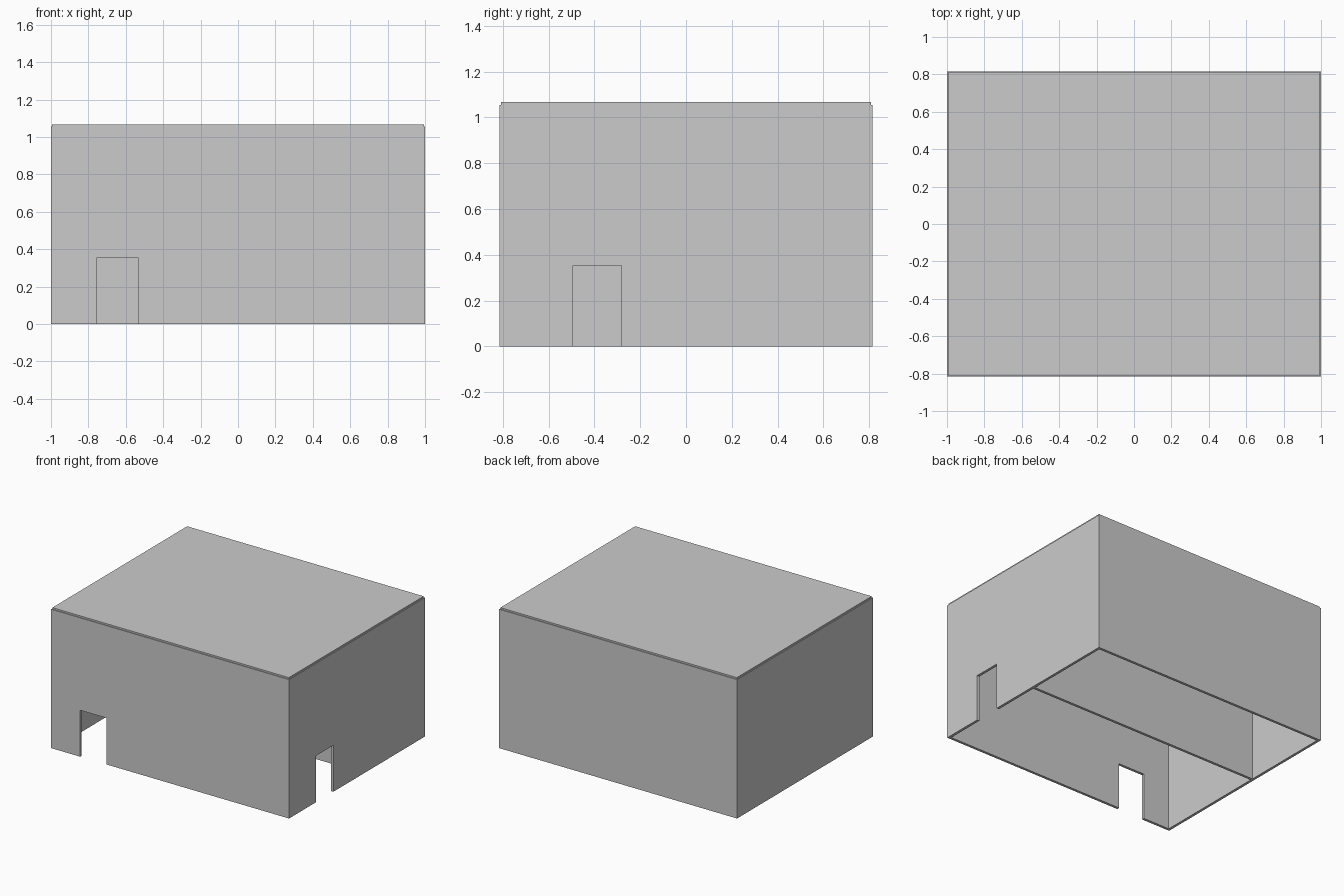
import bpy, bmesh
from mathutils import Vector

if "Cube" in bpy.data.objects:
    bpy.data.objects.remove(bpy.data.objects["Cube"])

W, D, H = 2.0, 1.63, 1.055   # wall footprint and wall height
T = 0.02                     # wall thickness
ROOF_T, INSET = 0.012, 0.006


def wall(name, origin, along, inward, length, door=None):
    """Upright panel from an outline with an optional doorway notch."""
    pts = [(0, 0)]
    if door:
        a, b, top = door
        pts += [(a, 0), (a, top), (b, top), (b, 0)]
    pts += [(length, 0), (length, H), (0, H)]
    o, u, n = Vector(origin), Vector(along), Vector(inward)
    bm = bmesh.new()
    face = bm.faces.new([bm.verts.new(o + u * s + Vector((0, 0, z))) for s, z in pts])
    moved = bmesh.ops.extrude_face_region(bm, geom=[face])["geom"]
    bmesh.ops.translate(bm, vec=n * T, verts=[v for v in moved if isinstance(v, bmesh.types.BMVert)])
    # the extrude may leave or remove the starting face; make sure it is closed
    bmesh.ops.holes_fill(bm, edges=[e for e in bm.edges if e.is_boundary])
    bmesh.ops.recalc_face_normals(bm, faces=bm.faces)
    me = bpy.data.meshes.new(name)
    bm.to_mesh(me)
    bm.free()
    bpy.context.collection.objects.link(bpy.data.objects.new(name, me))


x, y = W / 2, D / 2

# Outer walls: front and right have doorways
wall("front_wall", (-x, -y, 0), (1, 0, 0), (0, 1, 0), W, (0.243, 0.467, 0.353))
wall("back_wall", (-x, y, 0), (1, 0, 0), (0, -1, 0), W)
wall("right_wall", (x, -y + T, 0), (0, 1, 0), (-1, 0, 0), D - 2 * T, (0.302, 0.512, 0.353))
wall("left_wall", (-x, -y + T, 0), (0, 1, 0), (1, 0, 0), D - 2 * T)

# Partition between the two rooms
wall("partition_wall", (-x + T, 0.085, 0), (1, 0, 0), (0, 1, 0), W - 2 * T)

# Thin roof slab, slightly inset
bpy.ops.mesh.primitive_cube_add(size=1, location=(0, 0, H + ROOF_T / 2))
roof = bpy.context.object
roof.name = "roof"
roof.scale = (W - 2 * INSET, D - 2 * INSET, ROOF_T)
